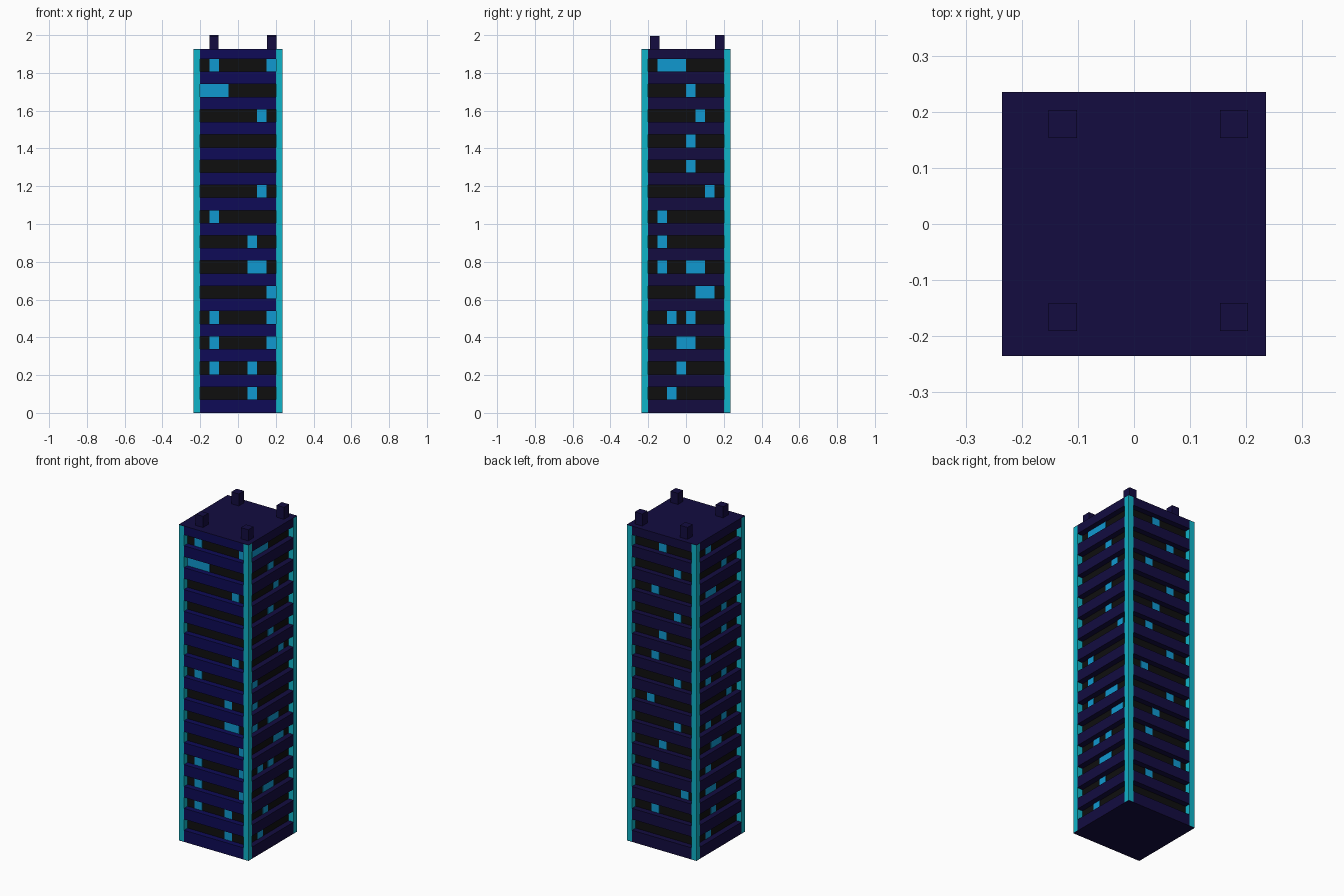
import bpy, bmesh
from mathutils import Matrix, Vector

if "Cube" in bpy.data.objects:
    bpy.data.objects.remove(bpy.data.objects["Cube"])

W, C = 0.235, 0.20            # outer half width, recessed core half width
TOP, PITCH, ROW, Z0, ROWS = 1.927, 0.1335, 0.067, 0.071, 14
CELL = 0.05                   # window width


def material(name, hex_rgb):
    srgb = [int(hex_rgb[i:i + 2], 16) / 255 for i in (0, 2, 4)]
    lin = [c / 12.92 if c <= 0.04045 else ((c + 0.055) / 1.055) ** 2.4 for c in srgb]
    m = bpy.data.materials.new(name)
    m.diffuse_color = (*lin, 1)
    m.use_nodes = True
    m.node_tree.nodes["Principled BSDF"].inputs["Base Color"].default_value = m.diffuse_color
    return m


navy = material("navy", "130C40")
blue = material("front_blue", "0E0B57")
black = material("black", "0F0F0F")
cyan = material("cyan", "10B4C8")
glow = material("window_blue", "1098D0")


def boxes(name, mat, spans):
    """One object made of boxes given as (low corner, high corner)."""
    bm = bmesh.new()
    for lo, hi in spans:
        lo, hi = Vector(lo), Vector(hi)
        size = Matrix.Diagonal((*(hi - lo), 1))
        bmesh.ops.create_cube(bm, size=1, matrix=Matrix.Translation((lo + hi) / 2) @ size)
    me = bpy.data.meshes.new(name)
    bm.to_mesh(me)
    bm.free()
    me.materials.append(mat)
    ob = bpy.data.objects.new(name, me)
    bpy.context.collection.objects.link(ob)
    return ob


# Recessed dark core
boxes("core", black, [((-C, -C, 0.01), (C, C, TOP - 0.01))])

# Floor bands between the window rows; the front strip is bluer
edges = [0.002]
for r in range(ROWS):
    edges += [Z0 + r * PITCH, Z0 + r * PITCH + ROW]
edges.append(TOP - 0.002)
bands = list(zip(edges[::2], edges[1::2]))
boxes("side_bands", navy, [s for a, b in bands for s in (
    ((C, -C, a), (W, C, b)), ((-W, -C, a), (-C, C, b)), ((-C, C, a), (C, W, b)))])
boxes("front_bands", blue, [((-C, -W, a), (C, -C, b)) for a, b in bands])

# Corner pillars
boxes("corner_pillars", cyan, [
    ((min(x * C, x * W), min(y * C, y * W), 0.002), (max(x * C, x * W), max(y * C, y * W), TOP - 0.002))
    for x in (-1, 1) for y in (-1, 1)])

# Roof and base plates
boxes("roof_plate", navy, [((-W, -W, TOP - 0.002), (W, W, TOP))])
boxes("base_plate", navy, [((-W, -W, 0), (W, W, 0.002))])

# Roof posts
boxes("roof_posts", navy, [((x, y, TOP), (x + CELL, y + CELL, z))
      for x in (-0.152, 0.153) for y, z in ((-0.191, 1.995), (0.153, 2.0))])

# Lit windows: (first column, width in cells) per row from the bottom,
# columns counted left to right as seen facing each side
front = [[(5, 1)], [(1, 1), (5, 1)], [(1, 1), (7, 1)], [(1, 1), (7, 1)], [(7, 1)],
         [(5, 2)], [(5, 1)], [(1, 1)], [(6, 1)], [], [], [(6, 1)], [(0, 3)], [(1, 1), (7, 1)]]
right = [[(2, 1)], [(3, 1)], [(3, 2)], [(2, 1), (4, 1)], [(5, 2)], [(1, 1), (4, 2)], [(1, 1)],
         [(1, 1)], [(6, 1)], [(4, 1)], [(4, 1)], [(5, 1)], [(4, 1)], [(1, 3)]]
back = [[], [(2.2, 1)], [(6.2, 1)], [(2.2, 1)], [(3.2, 1)], [(5.2, 1)], [(1.6, 1)],
        [(5.2, 1)], [(2.2, 1)], [(3.2, 1)], [(5.2, 1)], [(2.2, 1)], [(5.2, 1)], [(3.2, 1)]]
left = [[(2, 1)], [(3, 1)], [(2, 2)], [(2, 1)], [(3, 2)], [(2, 1), (5, 1)], [(6, 1)],
        [(2, 1), (5, 1)], [(2, 1)], [(5, 1)], [(5, 1)], [(2, 2)], [(5, 1)], [(2, 1)]]
for i, (side, rows) in enumerate(zip(("front", "right", "back", "left"), (front, right, back, left))):
    spans = []
    for r, row in enumerate(rows):
        z = Z0 + r * PITCH
        for col, n in row:
            x = -C + col * CELL
            spans.append(((x, -C - 0.003, z), (x + n * CELL, -C, z + ROW)))
    ob = boxes(side + "_windows", glow, spans)
    ob.data.transform(Matrix.Rotation(i * 1.5707963, 4, 'Z'))
